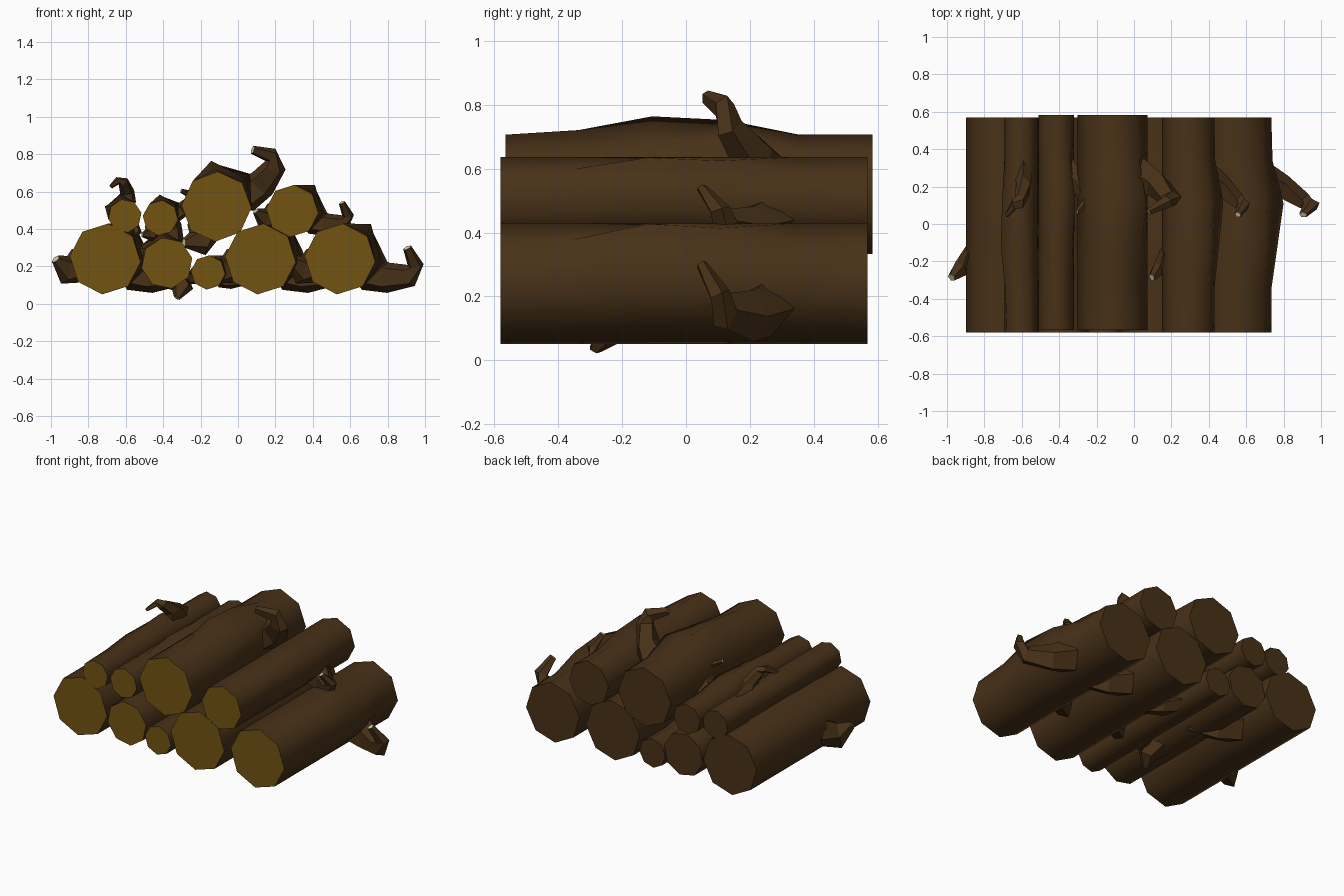
import bpy, bmesh
from math import sin, cos, radians, tau
from mathutils import Vector

if "Cube" in bpy.data.objects:
    bpy.data.objects.remove(bpy.data.objects["Cube"])


def material(name, rgb):
    m = bpy.data.materials.new(name)
    m.diffuse_color = (*rgb, 1)
    m.use_nodes = True
    m.node_tree.nodes["Principled BSDF"].inputs["Base Color"].default_value = m.diffuse_color
    return m


BARK = material("bark", (0.065, 0.031, 0.009))
CUT = material("cut_wood", (0.17, 0.088, 0.006))
PALE = material("pale_wood", (0.62, 0.56, 0.36))


def loft(name, rings, first_mat, last_mat, smooth, place):
    """Skin a list of rings, cap both ends, and place the points."""
    bm = bmesh.new()
    rows = [[bm.verts.new(place(p)) for p in ring] for ring in rings]
    n = len(rows[0])
    for a, b in zip(rows, rows[1:]):
        for i in range(n):
            j = (i + 1) % n
            bm.faces.new((a[i], a[j], b[j], b[i])).smooth = smooth
    for row, mat in ((rows[0], first_mat), (rows[-1], last_mat)):
        cap = bm.faces.new(row)
        cap.material_index = mat
        for e in cap.edges:
            e.smooth = False
    bmesh.ops.recalc_face_normals(bm, faces=bm.faces)
    me = bpy.data.meshes.new(name)
    bm.to_mesh(me)
    bm.free()
    for m in (BARK, CUT, PALE):
        me.materials.append(m)
    ob = bpy.data.objects.new(name, me)
    bpy.context.collection.objects.link(ob)


# trunk: octagon of radius 0.19 with a swelling on the branch side
# station: y, side swelling, upper swelling
STATIONS = [(-0.575, 0, 0), (-0.345, 0, 0.25), (-0.115, 0.5, 1),
            (0.115, 1, 0.8), (0.345, 0.1, 0), (0.575, 0, 0)]


def trunk_rings():
    rings = []
    for y, side, upper in STATIONS:
        ring = []
        for k in range(8):
            a = tau * k / 8 - radians(5)
            p = Vector((0.19 * cos(a), y, 0.19 * sin(a)))
            if k == 0:
                p.x += 0.065 * side
            if k == 1:
                p += Vector((0.02, 0, 0.065)) * upper
            ring.append(p)
        rings.append(ring)
    return rings


# branch stubs: x, y, z, radius along the log, radius across it
LONG_STUB = [(0.13, 0.24, -0.07, 0.11, 0.10), (0.25, 0.20, -0.10, 0.07, 0.085),
             (0.37, 0.125, -0.09, 0.045, 0.065), (0.405, 0.11, -0.035, 0.035, 0.045),
             (0.36, 0.055, 0.06, 0.018, 0.024)]
SHORT_STUB = [(-0.13, -0.17, -0.03, 0.09, 0.10), (-0.21, -0.23, -0.06, 0.05, 0.08),
              (-0.265, -0.28, 0.0, 0.022, 0.025)]


def stub_rings(path):
    pts = [Vector(p[:3]) for p in path]
    rings = []
    for i, (c, p) in enumerate(zip(pts, path)):
        t = (pts[min(i + 1, len(pts) - 1)] - pts[max(i - 1, 0)]).normalized()
        y = Vector((0, 1, 0))
        u = (y - t * t.dot(y)).normalized()
        v = t.cross(u)
        rings.append([c + u * p[3] * cos(tau * k / 5) + v * p[4] * sin(tau * k / 5)
                      for k in range(5)])
    return rings


# the pile: x, z, radius, roll in degrees, shift along y
LOGS = [(-0.71, 0.24, 0.19, 0, -0.006), (-0.38, 0.218, 0.138, 106, -0.006),
        (-0.16, 0.168, 0.092, 0, -0.006), (0.12, 0.24, 0.19, 0, -0.006),
        (0.545, 0.24, 0.19, 0, -0.006), (-0.605, 0.47, 0.09, 106, -0.006),
        (-0.415, 0.46, 0.095, 43, 0.009), (-0.115, 0.52, 0.187, 48, 0.009),
        (0.29, 0.497, 0.14, 0, -0.006)]

for i, (x, z, r, roll, dy) in enumerate(LOGS, 1):
    s, ca, sa = r / 0.19, cos(radians(roll)), sin(radians(roll))

    def place(p):
        return (x + s * (p.x * ca - p.z * sa), p.y + dy,
                z + s * (p.x * sa + p.z * ca))

    loft(f"log_{i}", trunk_rings(), 1, 0, True, place)
    loft(f"log_{i}_long_branch", stub_rings(LONG_STUB), 0, 2, False, place)
    loft(f"log_{i}_short_branch", stub_rings(SHORT_STUB), 0, 2, False, place)
